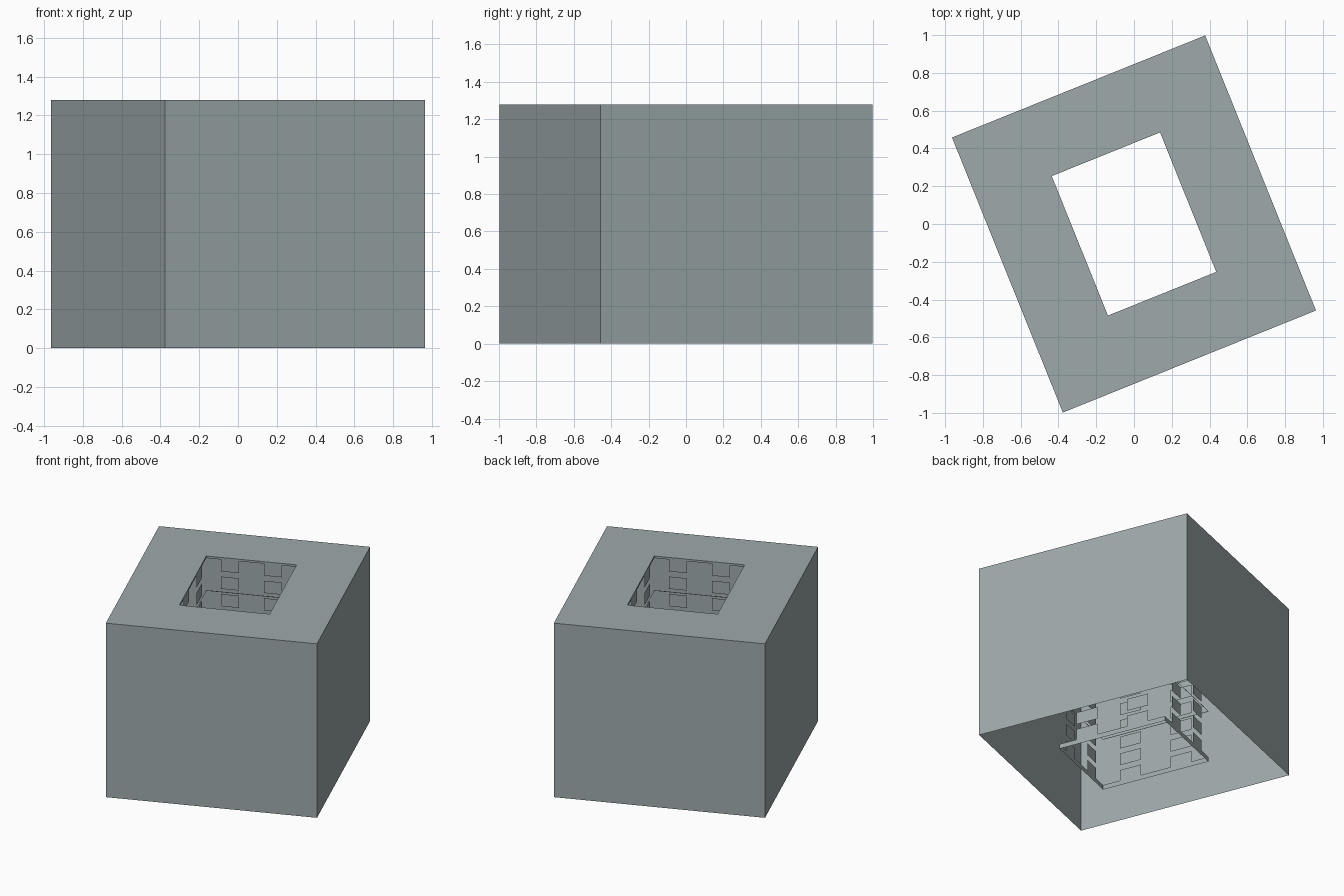
import bpy
import bmesh
from math import radians
from mathutils import Matrix, Vector

cube = bpy.data.objects.get("Cube")
if cube:
    bpy.data.objects.remove(cube, do_unlink=True)

HEIGHT = 1.28
FLOORS = 10
STOREY = HEIGHT / FLOORS
TURN = Matrix.Rotation(radians(21.95), 4, 'Z')

concrete = bpy.data.materials.new("grey_concrete")
concrete.use_nodes = True
COLOUR = (0.34, 0.40, 0.405, 1)
concrete.diffuse_color = COLOUR
concrete.node_tree.nodes["Principled BSDF"].inputs["Base Color"].default_value = COLOUR


def rectangle(hx, hy):
    """Corners of a centred rectangle, counter-clockwise."""
    return [Vector((sx * hx, sy * hy, 0)) for sx, sy in ((-1, -1), (1, -1), (1, 1), (-1, 1))]


def sides(corners):
    return [(corners[i], corners[(i + 1) % 4]) for i in range(4)]


def add_sheet(bm, a, b, z0, z1):
    """Upright sheet from a to b between two heights."""
    points = [(a, z0), (b, z0), (b, z1), (a, z1)]
    bm.faces.new([bm.verts.new((p.x, p.y, z)) for p, z in points])


def finish(bm, name):
    bmesh.ops.remove_doubles(bm, verts=bm.verts, dist=0.0001)
    bm.transform(TURN)
    mesh = bpy.data.meshes.new(name)
    bm.to_mesh(mesh)
    bm.free()
    mesh.materials.append(concrete)
    bpy.context.collection.objects.link(bpy.data.objects.new(name, mesh))


outer = rectangle(0.7225, 0.785)
court = rectangle(0.309, 0.398)
court_sides = [(b, a) for a, b in sides(court)]

# Outer walls, open underneath
bm = bmesh.new()
for a, b in sides(outer):
    add_sheet(bm, a, b, 0, HEIGHT)
finish(bm, "outer_walls")

# Flat roof around the courtyard opening
bm = bmesh.new()
up = Vector((0, 0, HEIGHT))
for (a, b), (c, d) in zip(sides(outer), sides(court)):
    bm.faces.new([bm.verts.new(p + up) for p in (a, b, d, c)])
finish(bm, "roof")

# Courtyard window panels, two columns on every side
bm = bmesh.new()
for a, b in court_sides:
    for floor in range(FLOORS):
        z = (floor + 0.55) * STOREY
        for centre in (0.26, 0.74):
            add_sheet(bm, a.lerp(b, centre - 0.1), a.lerp(b, centre + 0.1), z - 0.045, z + 0.045)
finish(bm, "courtyard_windows")

# Courtyard bands: base, two string courses and roof edge
bm = bmesh.new()
bands = [(0, 0.035), (3 * STOREY, 3 * STOREY + 0.005),
         (8 * STOREY, 8 * STOREY + 0.005), (HEIGHT - 0.015, HEIGHT)]
for z0, z1 in bands:
    for a, b in court_sides:
        add_sheet(bm, a, b, z0, z1)
finish(bm, "courtyard_bands")
